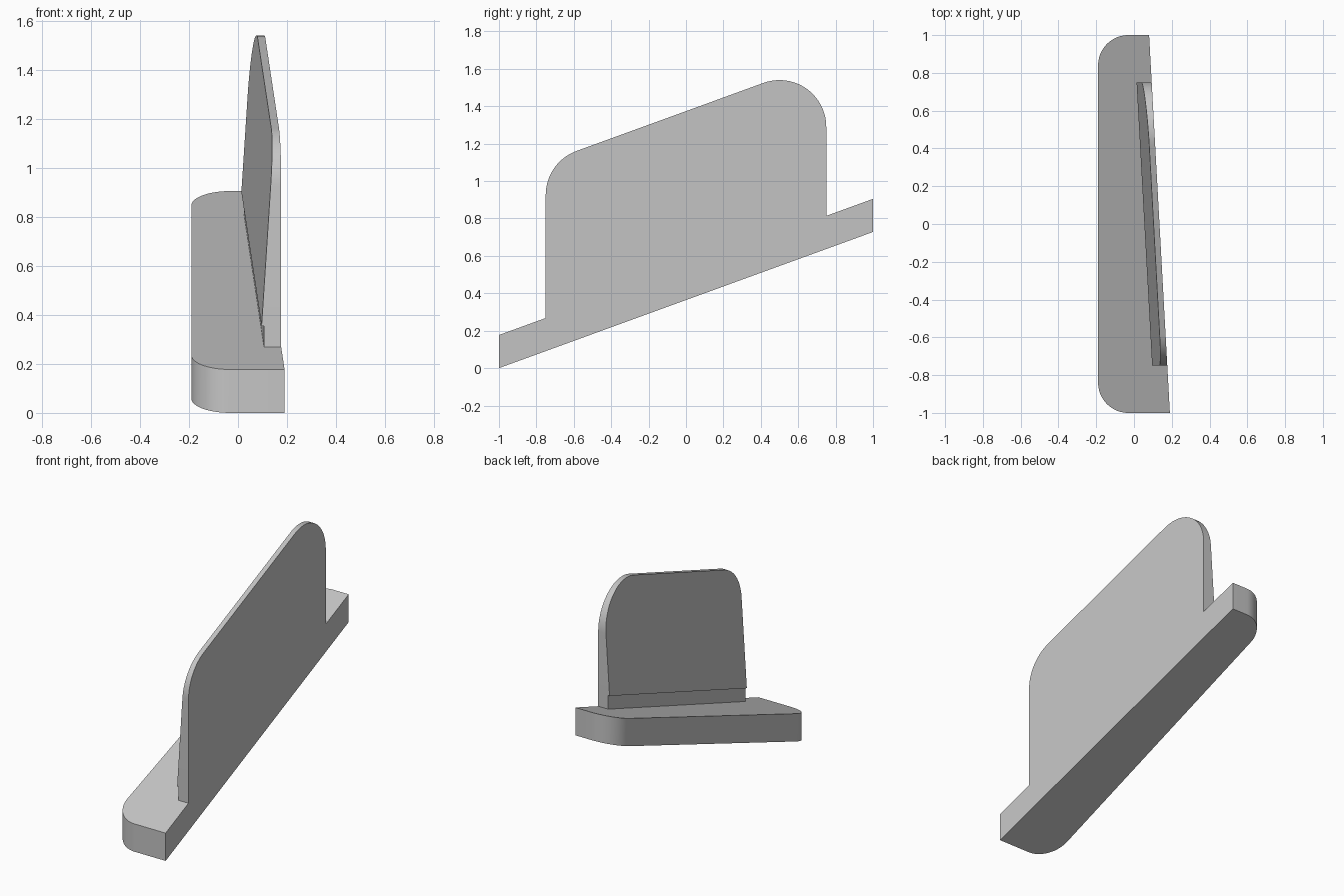
import bpy
import bmesh
import math
from mathutils import Vector

cube = bpy.data.objects.get("Cube")
if cube:
    bpy.data.objects.remove(cube, do_unlink=True)

SLOPE = math.tan(math.radians(20))
BASE_H = 0.177
STRIP_H = 0.087

grey = bpy.data.materials.new("plain grey")
grey.use_nodes = True
colour = (0.56, 0.56, 0.56, 1)
grey.diffuse_color = colour
grey.node_tree.nodes["Principled BSDF"].inputs["Base Color"].default_value = colour


def bottom(y):
    """Height of the sloping underside."""
    return SLOPE * (y + 1)


def outer(y):
    """Position of the slanted flat side."""
    return 0.135 - 0.055 * y


def rounded(corners, steps=20):
    """Outline from (u, v, radius) corners, filleted with true arcs."""
    points = []
    for i, (u, v, r) in enumerate(corners):
        p = Vector((u, v))
        if r == 0:
            points.append(p)
            continue
        a = (Vector(corners[i - 1][:2]) - p).normalized()
        b = (Vector(corners[(i + 1) % len(corners)][:2]) - p).normalized()
        half = a.angle(b) / 2
        centre = p + (a + b).normalized() * r / math.sin(half)
        start = p + a * r / math.tan(half) - centre
        end = p + b * r / math.tan(half) - centre
        sweep = start.angle(end)
        for k in range(steps + 1):
            t = k / steps
            points.append(centre + (start * math.sin((1 - t) * sweep)
                                    + end * math.sin(t * sweep)) / math.sin(sweep))
    return points


def prism(name, first, second):
    """Solid between two matching outlines."""
    bm = bmesh.new()
    a = [bm.verts.new(p) for p in first]
    b = [bm.verts.new(p) for p in second]
    bm.faces.new(a)
    bm.faces.new(b)
    for i in range(len(a)):
        bm.faces.new((a[i - 1], a[i], b[i], b[i - 1]))
    bmesh.ops.recalc_face_normals(bm, faces=bm.faces)
    mesh = bpy.data.meshes.new(name)
    bm.to_mesh(mesh)
    bm.free()
    mesh.materials.append(grey)
    obj = bpy.data.objects.new(name, mesh)
    bpy.context.collection.objects.link(obj)
    bpy.ops.object.select_all(action='DESELECT')
    obj.select_set(True)
    bpy.context.view_layer.objects.active = obj
    bpy.ops.object.shade_smooth_by_angle(angle=math.radians(25))
    return obj


# Sloping base with two rounded corners
plan = rounded([(outer(-1), -1, 0), (outer(1), 1, 0),
                (-0.19, 1, 0.16), (-0.19, -1, 0.16)])
prism("sloping_base",
      [(x, y, bottom(y)) for x, y in plan],
      [(x, y, bottom(y) + BASE_H) for x, y in plan])


def panel_foot(y):
    return bottom(y) + BASE_H + STRIP_H


# Recessed strip joining the panel to the base
strip = [(y, bottom(y) + BASE_H + h)
         for y, h in ((-0.75, 0), (0.75, 0), (0.75, STRIP_H), (-0.75, STRIP_H))]
prism("recessed_strip",
      [(outer(y), y, z) for y, z in strip],
      [(outer(y) - 0.07, y, z) for y, z in strip])

# Upright panel, thinning towards its rounded top
TOP = 1.374
side = rounded([(-0.75, panel_foot(-0.75), 0), (0.75, panel_foot(0.75), 0),
                (0.75, TOP + 0.75 * SLOPE, 0.25), (-0.75, TOP - 0.75 * SLOPE, 0.25)])
prism("upright_panel",
      [(outer(y), y, z) for y, z in side],
      [(outer(y) - 0.08 + 0.065 * (z - panel_foot(y)), y, z) for y, z in side])
